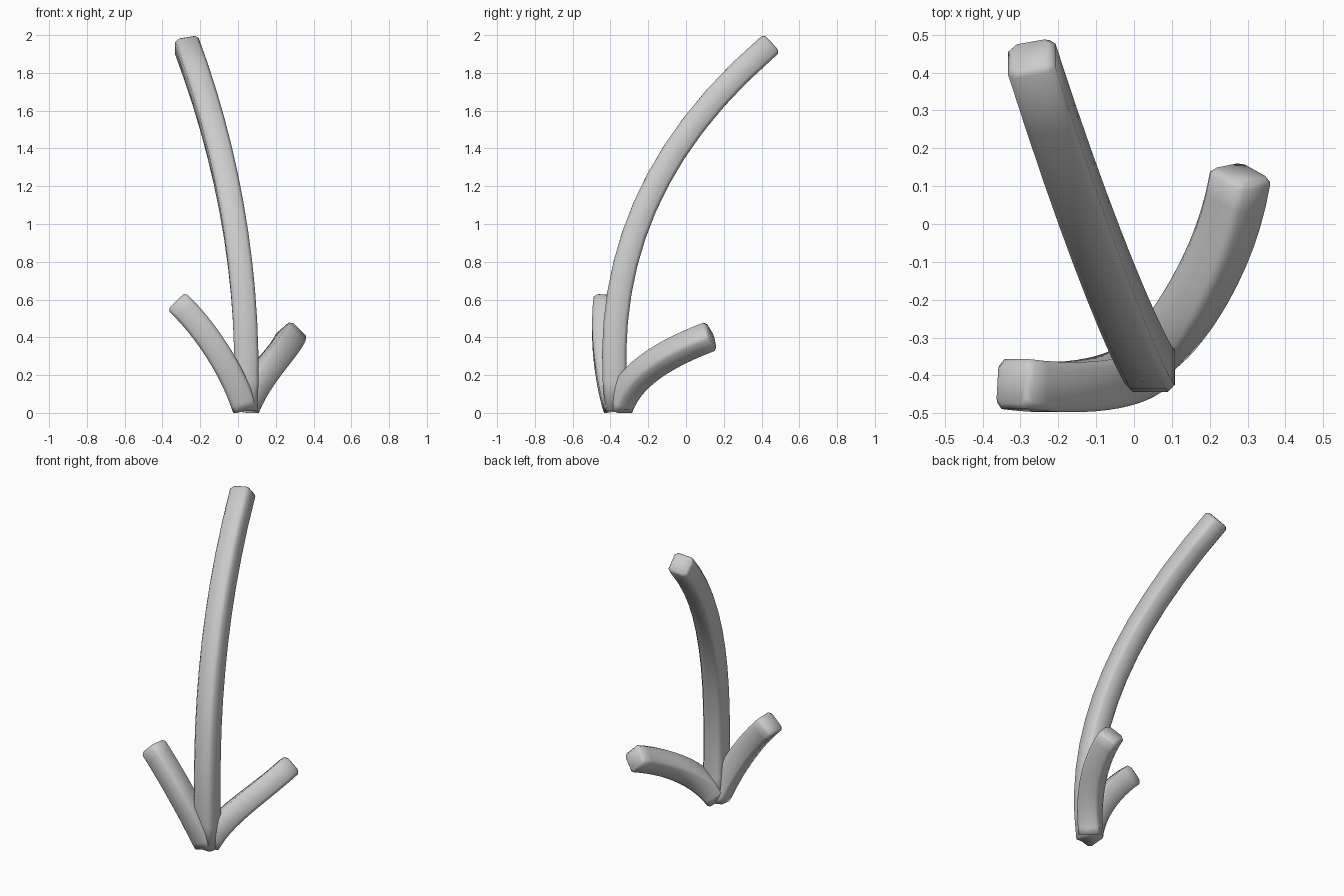
import bpy, bmesh, math
from mathutils import Vector
from mathutils.geometry import interpolate_bezier

cube = bpy.data.objects.get("Cube")
if cube:
    bpy.data.objects.remove(cube, do_unlink=True)

grey = bpy.data.materials.new("plain_grey")
grey.use_nodes = True
COLOUR = (0.6, 0.6, 0.6, 1)
grey.diffuse_color = COLOUR
grey.node_tree.nodes["Principled BSDF"].inputs["Base Color"].default_value = COLOUR


def branch(name, points, side, roll=0, half=0.066, chamfer=0.018, rings_count=14):
    """Sweep a chamfered square along a Bezier path and cap both ends."""
    k = half - chamfer
    section = [(half, -k), (half, k), (k, half), (-k, half),
               (-half, k), (-half, -k), (-k, -half), (k, -half)]
    c, s = math.cos(roll), math.sin(roll)
    path = interpolate_bezier(*[Vector(p) for p in points], rings_count)
    sizes = [1] * len(path)
    # slightly domed tip
    path.append(path[-1] + (path[-1] - path[-2]).normalized() * 0.016)
    sizes.append(0.8)
    bm = bmesh.new()
    rings = []
    for i, (centre, size) in enumerate(zip(path, sizes)):
        tangent = (path[min(i + 1, len(path) - 1)] - path[max(i - 1, 0)]).normalized()
        u = Vector(side)
        u = (u - tangent * u.dot(tangent)).normalized()
        v = tangent.cross(u)
        ring = []
        for a, b in section:
            co = centre + (u * (a * c - b * s) + v * (a * s + b * c)) * size
            co.z = max(co.z, 0)
            ring.append(bm.verts.new(co))
        rings.append(ring)
    for low, high in zip(rings, rings[1:]):
        for j in range(len(section)):
            n = (j + 1) % len(section)
            bm.faces.new((low[j], low[n], high[n], high[j]))
    bm.faces.new(rings[0][::-1])
    bm.faces.new(rings[-1])
    for f in bm.faces:
        f.smooth = True
    bmesh.ops.recalc_face_normals(bm, faces=bm.faces)
    mesh = bpy.data.meshes.new(name)
    bm.to_mesh(mesh)
    bm.free()
    mesh.materials.append(grey)
    obj = bpy.data.objects.new(name, mesh)
    bpy.context.collection.objects.link(obj)


# Tall stem arching backwards
branch("main_stem", [(0.04, -0.365, 0.015), (0.07, -0.44, 0.7),
                     (-0.05, -0.25, 1.35), (-0.27, 0.435, 1.94)], (1, 0, 0), half=0.064)

# Short branch on the right side
branch("right_branch", [(0.035, -0.37, 0.025), (-0.02, -0.42, 0.2),
                        (-0.15, -0.445, 0.42), (-0.312, -0.423, 0.578)], (0, 1, 0))

# Short branch on the left side, leaning back
branch("left_branch", [(0.035, -0.36, 0.03), (0.1, -0.3, 0.2),
                       (0.24, -0.12, 0.31), (0.28, 0.12, 0.402)], (1, 0, 0), math.pi / 4)
